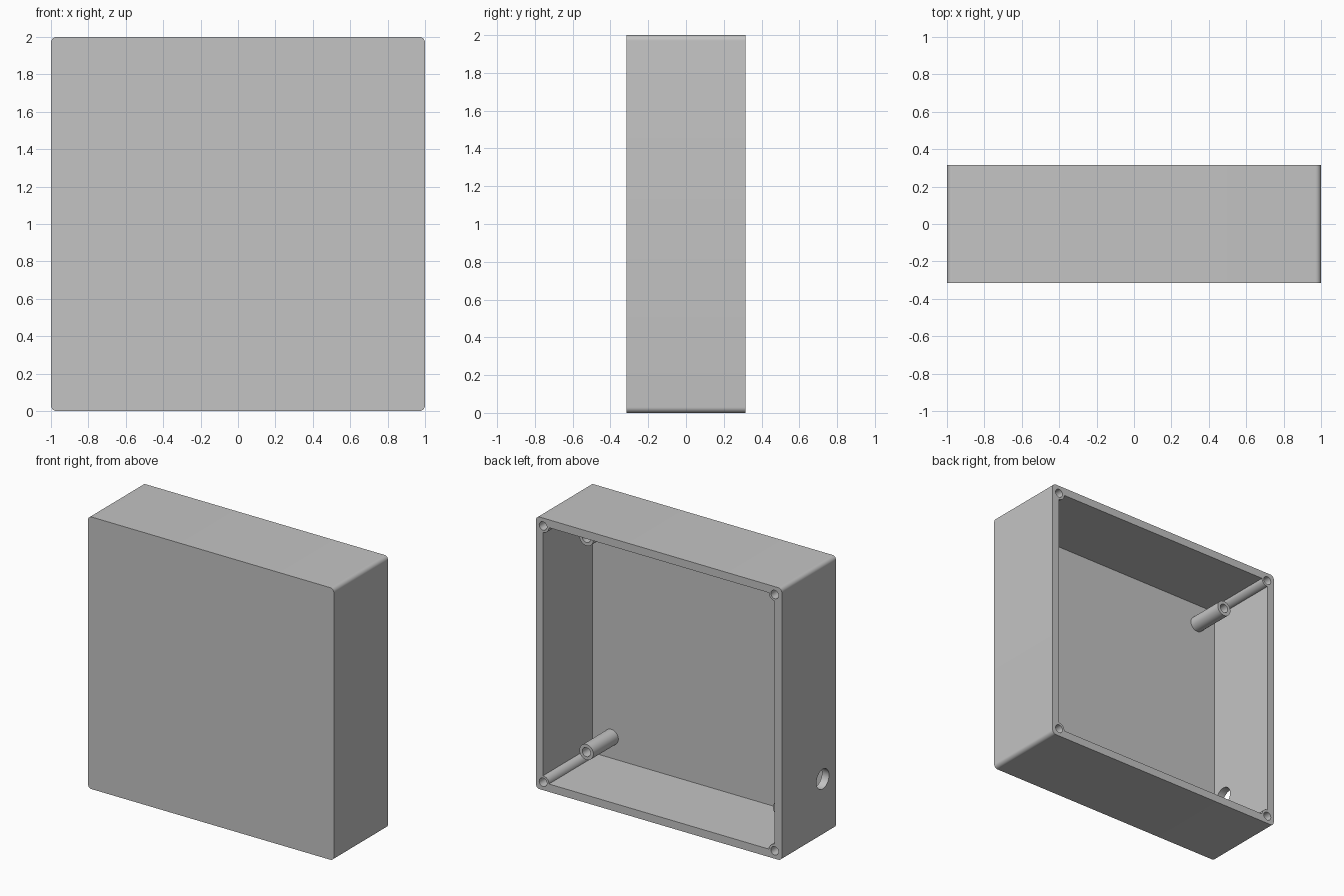
import bpy, bmesh, math
from mathutils import Matrix, Vector

if "Cube" in bpy.data.objects:
    bpy.data.objects.remove(bpy.data.objects["Cube"], do_unlink=True)

HALF, DEPTH, WALL = 1.0, 0.315, 0.058      # half width, half depth, wall thickness
INNER = HALF - WALL
FLOOR = -DEPTH + WALL                      # inside face of the front panel
CORNERS = [(1, 1), (-1, 1), (-1, -1), (1, -1)]

grey = bpy.data.materials.new("plain grey")
grey.use_nodes = True
colour = (0.55, 0.55, 0.55, 1)
grey.diffuse_color = colour
grey.node_tree.nodes["Principled BSDF"].inputs["Base Color"].default_value = colour


def make_object(name, bm):
    bmesh.ops.recalc_face_normals(bm, faces=bm.faces)
    mesh = bpy.data.meshes.new(name)
    bm.to_mesh(mesh)
    bm.free()
    mesh.materials.append(grey)
    obj = bpy.data.objects.new(name, mesh)
    bpy.context.collection.objects.link(obj)
    return obj


def corner_outline(centre, radius, steps, concave):
    """Square outline in x and z, with an arc at each corner."""
    points = []
    for i in range(4):
        sx, sz = CORNERS[i]
        for k in range(steps + 1):
            turn = k / steps
            a = math.pi / 2 * (i + (3 - turn if concave else turn))
            points.append((sx * centre + radius * math.cos(a),
                           sz * centre + radius * math.sin(a) + HALF))
    return points


def extrude_outline(name, points, y0, y1):
    bm = bmesh.new()
    face = bm.faces.new([bm.verts.new((x, y0, z)) for x, z in points])
    new = bmesh.ops.extrude_face_region(bm, geom=[face])["geom"]
    bmesh.ops.translate(bm, vec=(0, y1 - y0, 0),
                        verts=[v for v in new if isinstance(v, bmesh.types.BMVert)])
    return make_object(name, bm)


def cylinder(name, centre, radius, length, axis):
    bm = bmesh.new()
    turn = Vector((0, 0, 1)).rotation_difference(Vector(axis)).to_matrix().to_4x4()
    bmesh.ops.create_cone(bm, cap_ends=True, segments=32, radius1=radius, radius2=radius,
                          depth=length, matrix=Matrix.Translation(centre) @ turn)
    return make_object(name, bm)


def smooth(obj):
    bpy.ops.object.select_all(action="DESELECT")
    obj.select_set(True)
    bpy.context.view_layer.objects.active = obj
    bpy.ops.object.shade_smooth_by_angle(angle=math.radians(35))


def cut(obj, cutters):
    """Subtract the cutters for good, then remove them."""
    for cutter in cutters:
        cutter.hide_render = True
        mod = obj.modifiers.new("cut", "BOOLEAN")
        mod.operation, mod.solver, mod.object = "DIFFERENCE", "EXACT", cutter
    bpy.context.view_layer.update()
    graph = bpy.context.evaluated_depsgraph_get()
    mesh = bpy.data.meshes.new_from_object(obj.evaluated_get(graph))
    obj.modifiers.clear()
    obj.data = mesh
    for cutter in cutters:
        bpy.data.objects.remove(cutter, do_unlink=True)


# Case shell: rounded square block
shell = extrude_outline("case_shell", corner_outline(HALF - 0.03, 0.03, 8, False),
                        -DEPTH, DEPTH)

# Cavity open to the back, leaving a quarter-round screw boss in each corner
cavity = extrude_outline("cavity_cutter", corner_outline(INNER, 0.048, 10, True),
                         FLOOR, DEPTH + 0.1)

# Lid screw holes in the rim and cable hole in one side wall
cutters = [cavity]
for sx, sz in CORNERS:
    cutters.append(cylinder("screw_hole_cutter", (sx * INNER, DEPTH, sz * INNER + HALF),
                            0.031, 0.5, (0, 1, 0)))
cutters.append(cylinder("cable_hole_cutter", (-HALF, -0.16, 0.42), 0.073, 0.2, (1, 0, 0)))
cut(shell, cutters)
smooth(shell)

# Hollow mounting posts standing on the inside of the front panel
POST = 0.29
for sx, sz in CORNERS:
    name = "mounting_post_" + ("upper" if sz > 0 else "lower") + ("_left" if sx > 0 else "_right")
    x, z = sx * 0.787, sz * 0.787 + HALF
    post = cylinder(name, (x, FLOOR + POST / 2 - 0.005, z), 0.057, POST + 0.01, (0, 1, 0))
    cut(post, [cylinder("post_hole_cutter", (x, FLOOR + POST, z), 0.033, POST * 1.6, (0, 1, 0))])
    smooth(post)
